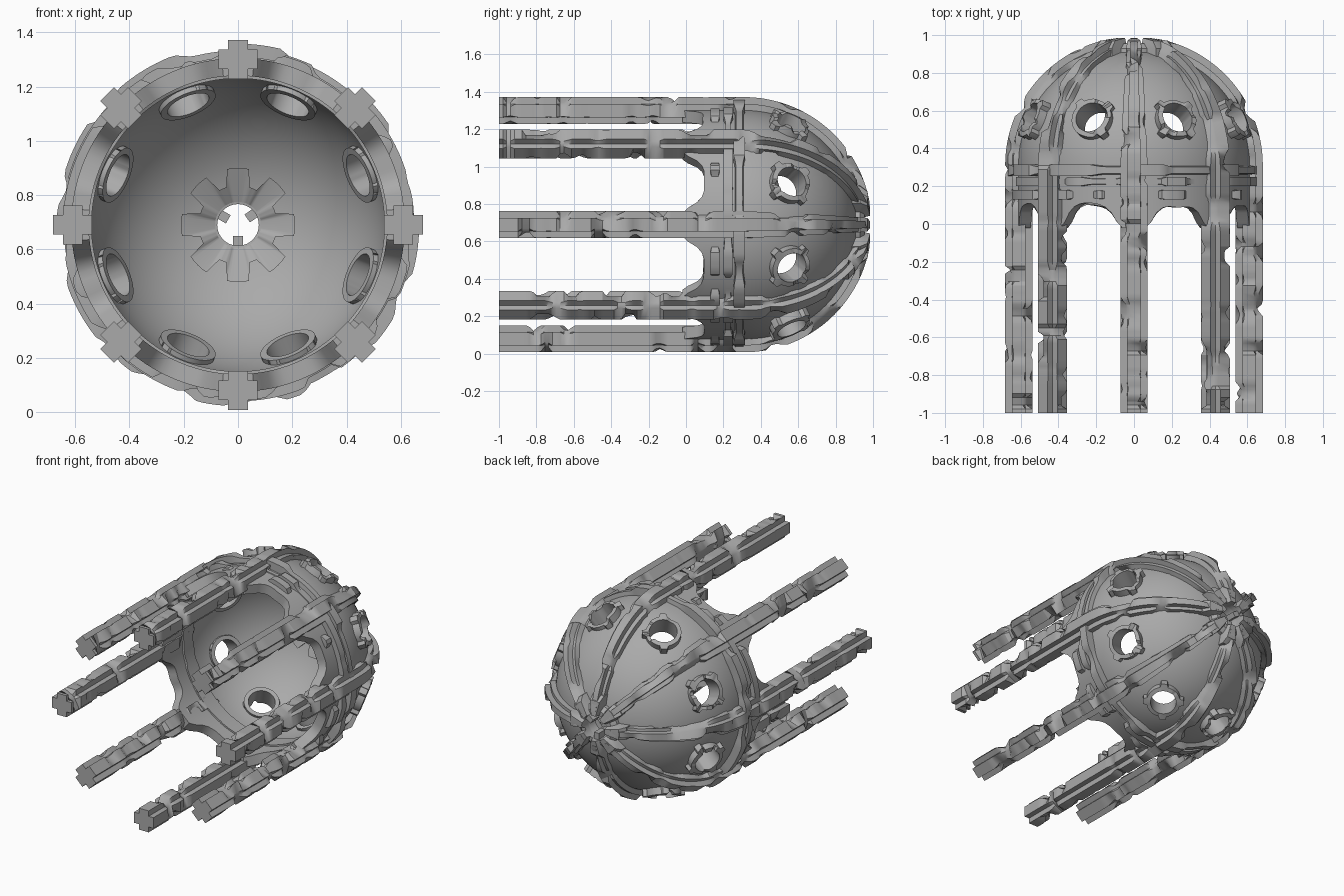
import bpy, bmesh, math
from mathutils import Vector, Matrix, noise

if "Cube" in bpy.data.objects:
    bpy.data.objects.remove(bpy.data.objects["Cube"])

AXIS_Z = 0.69      # height of the vault's horizontal axis
SPRING = 0.31      # y where the barrel becomes a dome
TAU = math.tau

stone = bpy.data.materials.new("grey stone")
stone.use_nodes = True
stone.diffuse_color = (0.4, 0.4, 0.4, 1)
stone.node_tree.nodes["Principled BSDF"].inputs["Base Color"].default_value = (0.4, 0.4, 0.4, 1)


def polar(angle, r, y):
    """Point around the vault's axis."""
    return Vector((r * math.cos(angle), y, AXIS_Z + r * math.sin(angle)))


def worn(a, b, c, cut=0.12):
    """Patchy wear between 0 and 1; much of the stone stays intact."""
    n = noise.noise(Vector((a, b, c)))
    return min(1, max(0, n - cut) * 4)


def loft(name, rings, closed):
    """Skin equal-length loops; close the path or cap its ends."""
    bm = bmesh.new()
    loops = [[bm.verts.new(p) for p in ring] for ring in rings]
    pairs = list(zip(loops, loops[1:]))
    if closed:
        pairs.append((loops[-1], loops[0]))
    else:
        bm.faces.new(loops[0])
        bm.faces.new(loops[-1])
    n = len(loops[0])
    for a, b in pairs:
        for i in range(n):
            j = (i + 1) % n
            bm.faces.new((a[i], a[j], b[j], b[i]))
    bmesh.ops.recalc_face_normals(bm, faces=bm.faces)
    mesh = bpy.data.meshes.new(name)
    bm.to_mesh(mesh)
    bm.free()
    mesh.materials.append(stone)
    ob = bpy.data.objects.new(name, mesh)
    bpy.context.collection.objects.link(ob)
    return ob


# Barrel and dome shell, with arched openings between the pillars
def shell_section(angle):
    off = (angle + math.pi / 8) % (TAU / 8) - math.pi / 8   # from nearest rib
    t = min(1, abs(abs(off) - math.pi / 8) * 0.6 / 0.16)
    ripple = 0.03 * noise.noise(polar(angle, 3, 5))
    front = 0.1 - 0.12 * t ** 3.5 + ripple * (1 - t)
    outer, inner = [], []
    for radius, side in ((0.615, outer), (0.55, inner)):
        for k in range(4):
            side.append(polar(angle, radius, front + (SPRING - front) * k / 4))
        for k in range(21):
            a = math.radians(82) * k / 20
            side.append(polar(angle, radius * math.cos(a), SPRING + radius * math.sin(a)))
    return outer + inner[::-1]


shell = loft("dome_shell", [shell_section(TAU * k / 128) for k in range(128)], True)

# Eight round windows: frames with lugs, and matching holes in the shell
tilt = math.radians(23)
for w in range(8):
    a = TAU * (w + 0.5) / 8
    out = Vector((math.cos(a) * math.cos(tilt), math.sin(tilt), math.sin(a) * math.cos(tilt)))
    side = Vector((-math.sin(a), 0, math.cos(a)))
    up = out.cross(side)
    centre = Vector((0, SPRING, AXIS_Z))

    drill = loft("window_cutter", [
        [centre + out * d + (side * math.cos(TAU * k / 32) + up * math.sin(TAU * k / 32)) * 0.095
         for k in range(32)] for d in (0.4, 0.8)], False)
    drill.hide_render = True
    mod = shell.modifiers.new("window", 'BOOLEAN')
    mod.operation, mod.object, mod.solver = 'DIFFERENCE', drill, 'EXACT'
    bpy.context.view_layer.objects.active = shell
    bpy.ops.object.modifier_apply(modifier=mod.name)
    bpy.data.objects.remove(drill)

    frame = []
    for k in range(64):
        b = TAU * k / 64
        spoke = side * math.cos(b) + up * math.sin(b)
        lug = 0.022 if math.cos(4 * (b - 0.78)) > 0.72 and worn(w * 3.3, round(b), 2, 0.25) < 0.5 else 0
        wear = 0.02 * worn(w * 2.7, math.cos(b) * 2, math.sin(b) * 2)
        frame.append([centre + out * d + spoke * r for r, d in (
            (0.082, 0.52), (0.108, 0.52), (0.108 + lug, 0.60),
            (0.108 + lug, 0.65 - wear), (0.082 + wear / 3, 0.655 - wear))])
    loft("window_frame", frame, True)

# Pillars that run back and bend over the dome as ribs, cross-shaped in section
CROSS = [(-1, .5), (-.5, .5), (-.5, 1), (.5, 1), (.5, .5), (1, .5),
         (1, -.5), (.5, -.5), (.5, -1), (-.5, -1), (-.5, -.5), (-1, -.5)]
for p in range(8):
    a = TAU * p / 8
    tangent = Vector((-math.sin(a), 0, math.cos(a)))
    rings = []
    path = [(0.61, -1 + (1 + SPRING) * k / 64, 0) for k in range(65)]
    path += [(0.61 * math.cos(e), SPRING + 0.61 * math.sin(e), e)
             for e in (math.radians(80) * k / 32 for k in range(1, 33))]
    for s, (r, y, e) in enumerate(path):
        normal = polar(a, math.cos(e), math.sin(e)) - Vector((0, 0, AXIS_Z))
        slim = 1 - 0.55 * min(1, e / 1.4)
        ring = []
        for i, (u, v) in enumerate(CROSS):
            # the outer corners crumble most, and the free ends stay crisp
            wear = worn(p * 7.1 + i // 3 * 2.3, s * 0.21, i // 3 * 1.7) if s > 1 else 0
            shrink = 1 - (0.42 if max(abs(u), abs(v)) == 1 else 0.08) * wear
            depth = v * 0.072 * shrink
            if e > 0 and v < 0:
                depth *= 0.55
            ring.append(polar(a, r, y) + normal * depth + tangent * u * 0.072 * slim * shrink)
        rings.append(ring)
    loft("pillar_rib", rings, False)


# Weathered bands around the springing of the dome
def band(name, y0, y1, r0, r1, loss, seed):
    rings = []
    for k in range(160):
        a = TAU * k / 160
        w = worn(math.cos(a) * 4, math.sin(a) * 4, seed, -0.1)
        top = r1 - loss * w
        rings.append([polar(a, r0, y0), polar(a, top, y0 + 0.012 * w),
                      polar(a, top, y1 - 0.012 * w), polar(a, r0, y1)])
    loft(name, rings, True)


band("rear_band", 0.255, 0.315, 0.57, 0.668, 0.025, 1)
band("middle_band", 0.20, 0.25, 0.57, 0.650, 0.03, 5)
band("front_band", 0.13, 0.18, 0.57, 0.645, 0.05, 9)
band("inner_ledge", 0.19, 0.30, 0.56, 0.54, 0.0, 3)

# Toothed crown ring around the opening at the pole
crown = []
for k in range(128):
    a = TAU * k / 128
    off = abs((a + math.pi / 8) % (TAU / 8) - math.pi / 8)
    tooth = min(1, max(0, (0.27 - off) / 0.06))
    r = 0.145 + 0.065 * tooth
    crown.append([polar(a, 0.085, 0.85), polar(a, r, 0.80 + 0.015 * (1 - tooth)),
                  polar(a, r, 0.93), polar(a, r - 0.03, 0.955 + 0.015 * tooth),
                  polar(a, 0.085, 0.955 + 0.03 * tooth)])
loft("crown_ring", crown, True)

# Stubs left inside the pole opening
for deg in (150, 35, 270):
    a = math.radians(deg)
    loft("crown_stub", [[polar(a + d / r, r, y) for d, y in
                         ((-.018, .88), (.018, .88), (.018, .95), (-.018, .95))]
                        for r in (0.045, 0.1)], False)

# Smooth worn surfaces, crisp edges
bpy.ops.object.select_all(action='DESELECT')
for ob in bpy.context.collection.objects:
    if ob.type == 'MESH' and stone.name in ob.data.materials:
        ob.select_set(True)
        bpy.context.view_layer.objects.active = ob
bpy.ops.object.shade_smooth_by_angle(angle=math.radians(32))
